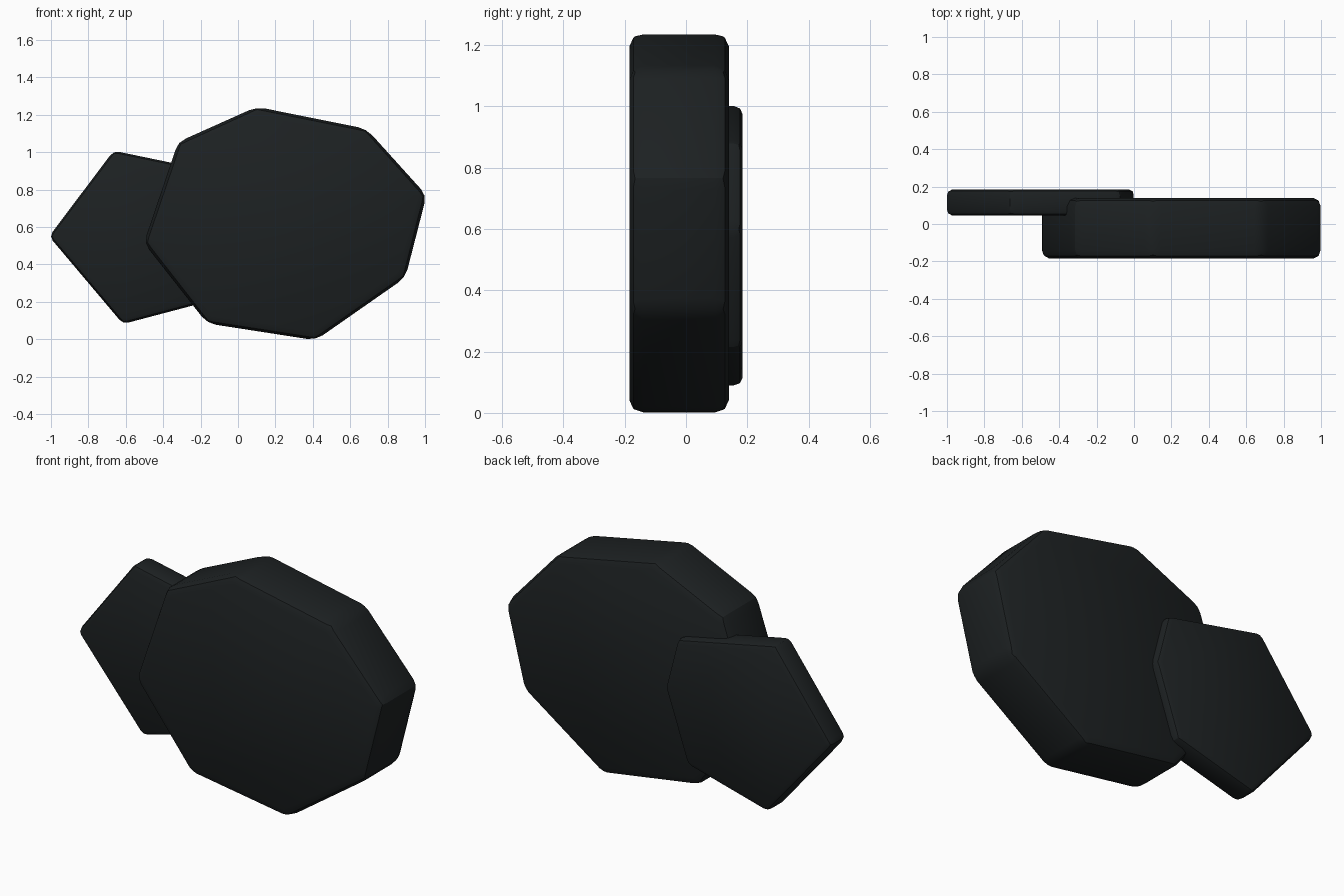
import bpy, bmesh

if "Cube" in bpy.data.objects:
    bpy.data.objects.remove(bpy.data.objects["Cube"])

mat = bpy.data.materials.new("dark_stone")
mat.diffuse_color = (0.012, 0.015, 0.016, 1)
mat.use_nodes = True
mat.node_tree.nodes["Principled BSDF"].inputs["Base Color"].default_value = mat.diffuse_color


def slab(name, outline, y0, y1, bevel):
    """Extrude an (x, z) outline from y0 to y1 and round its edges."""
    bm = bmesh.new()
    face = bm.faces.new([bm.verts.new((x, y0, z)) for x, z in outline])
    ext = bmesh.ops.extrude_face_region(bm, geom=[face])
    verts = [v for v in ext["geom"] if isinstance(v, bmesh.types.BMVert)]
    bmesh.ops.translate(bm, verts=verts, vec=(0, y1 - y0, 0))
    bmesh.ops.recalc_face_normals(bm, faces=bm.faces)
    bmesh.ops.bevel(bm, geom=bm.edges[:], offset=bevel, segments=2,
                    profile=0.5, affect='EDGES', clamp_overlap=True)
    bmesh.ops.recalc_face_normals(bm, faces=bm.faces)
    mesh = bpy.data.meshes.new(name)
    bm.to_mesh(mesh)
    bm.free()
    mesh.materials.append(mat)
    ob = bpy.data.objects.new(name, mesh)
    bpy.context.collection.objects.link(ob)
    bpy.ops.object.select_all(action='DESELECT')
    ob.select_set(True)
    bpy.context.view_layer.objects.active = ob
    bpy.ops.object.shade_smooth_by_angle(angle=0.45)
    return ob


# Large eight-sided slab in front
slab("large_slab",
     [(0.10, 1.243), (0.687, 1.125), (1.008, 0.77), (0.895, 0.33),
      (0.415, -0.005), (-0.165, 0.085), (-0.503, 0.515), (-0.32, 1.055)],
     -0.185, 0.14, 0.045)

# Small six-sided slab behind, on the left
slab("small_slab",
     [(-1.01, 0.55), (-0.665, 1.008), (-0.07, 0.885),
      (0.003, 0.60), (-0.13, 0.21), (-0.615, 0.082)],
     0.045, 0.185, 0.03)
